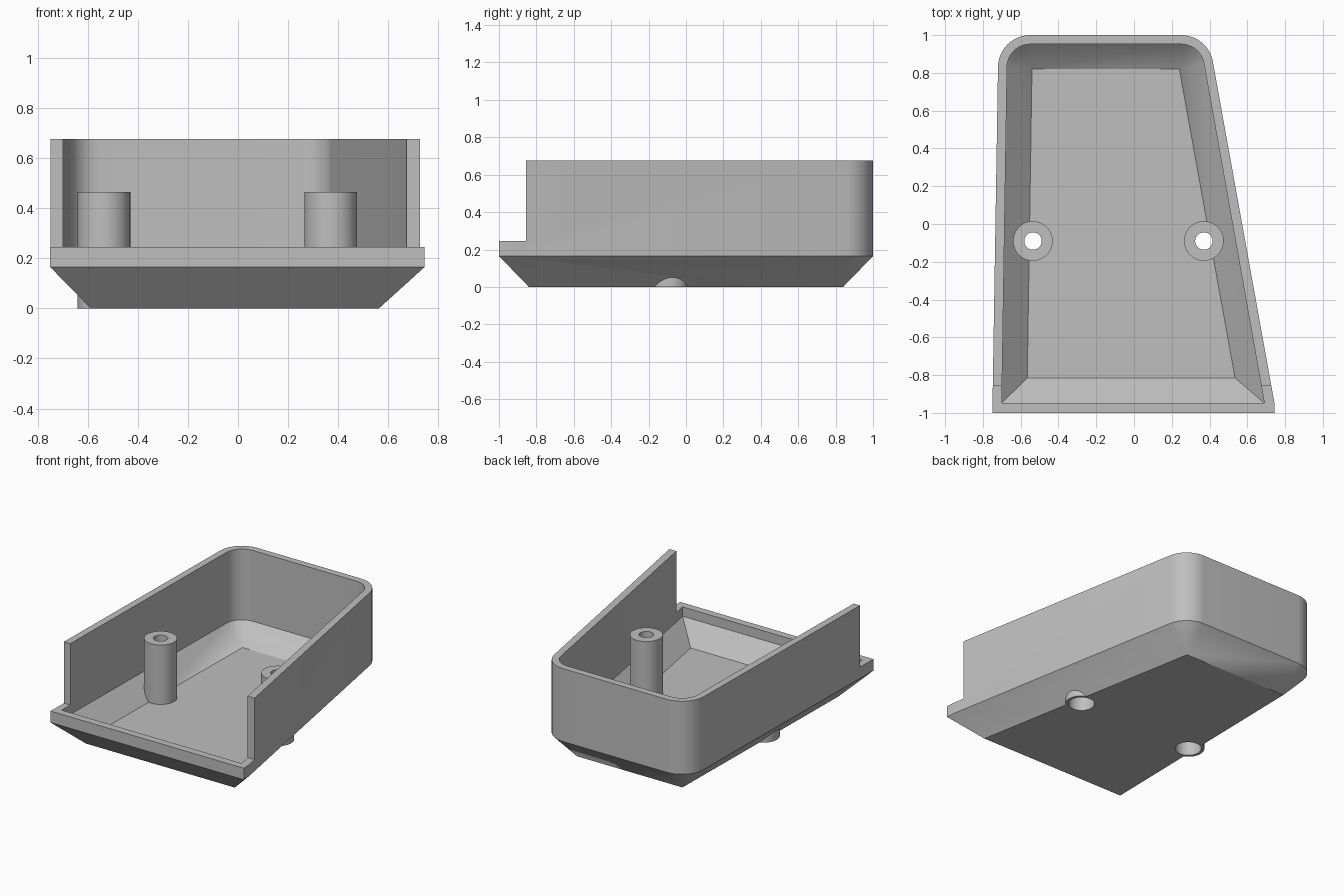
import bpy, bmesh, math

cube = bpy.data.objects.get("Cube")
if cube:
    bpy.data.objects.remove(cube, do_unlink=True)

grey = bpy.data.materials.new("plain grey")
grey.use_nodes = True
colour = (0.52, 0.52, 0.52, 1)
grey.diffuse_color = colour
grey.node_tree.nodes["Principled BSDF"].inputs["Base Color"].default_value = colour


def make_object(name, bm):
    bmesh.ops.recalc_face_normals(bm, faces=bm.faces)
    mesh = bpy.data.meshes.new(name)
    bm.to_mesh(mesh)
    bm.free()
    mesh.materials.append(grey)
    obj = bpy.data.objects.new(name, mesh)
    bpy.context.collection.objects.link(obj)
    return obj


def cylinder(name, x, y, radius, z0, z1):
    bm = bmesh.new()
    bmesh.ops.create_cone(bm, cap_ends=True, segments=48, radius1=radius,
                          radius2=radius, depth=z1 - z0)
    bmesh.ops.translate(bm, verts=bm.verts, vec=(x, y, (z0 + z1) / 2))
    return make_object(name, bm)


def box(name, low, high):
    bm = bmesh.new()
    bmesh.ops.create_cube(bm, size=1)
    for v in bm.verts:
        v.co = [a if c < 0 else b for c, a, b in zip(v.co, low, high)]
    return make_object(name, bm)


def combine(target, tool, operation):
    mod = target.modifiers.new(operation.lower(), 'BOOLEAN')
    mod.operation = operation
    mod.solver = 'EXACT'
    mod.object = tool
    bpy.context.view_layer.objects.active = target
    bpy.ops.object.modifier_apply(modifier=mod.name)
    bpy.data.objects.remove(tool, do_unlink=True)


def outline(front, left, right, radius, steps=12):
    """Front points, then the two back corners swept as arcs."""
    pts = list(front)
    for (cx, cy), a0, a1 in ((right, 10, 90), (left, 90, 179)):
        for i in range(steps + 1):
            a = math.radians(a0 + (a1 - a0) * i / steps)
            pts.append((cx + radius * math.cos(a), cy + radius * math.sin(a)))
    return pts


# Tapered tray: rings from the underside, over the rim, to the inner floor
left_c, right_c = (-0.55, 0.83), (0.25, 0.83)
outer = outline([(-0.75, -1), (0.745, -1), (0.743, -0.945)], left_c, right_c, 0.17)
inner = outline([(-0.70, -0.948), (0.69, -0.948), (0.69, -0.948)], left_c, right_c, 0.122)
base = outline([(-0.588, -0.84), (0.563, -0.84), (0.563, -0.84)],
               (-0.56, 0.84), (0.255, 0.84), 0)
floor = outline([(-0.565, -0.815), (0.535, -0.815), (0.535, -0.815)],
                (-0.54, 0.82), (0.24, 0.82), 0)
bm = bmesh.new()
rings = [[bm.verts.new((x, y, z)) for x, y in pts] for pts, z in (
    (base, 0), (outer, 0.165), (outer, 0.675), (inner, 0.675), (inner, 0.18), (floor, 0.05))]
for lower, upper in zip(rings, rings[1:]):
    n = len(lower)
    for i in range(n):
        j = (i + 1) % n
        bm.faces.new((lower[i], lower[j], upper[j], upper[i]))
bm.faces.new(rings[0])
bm.faces.new(rings[-1])
bmesh.ops.remove_doubles(bm, verts=bm.verts, dist=0.0005)
tray = make_object("tray", bm)

# Lowered front lip
combine(tray, box("front_cut", (-2, -2, 0.245), (2, -0.855, 2)), 'DIFFERENCE')

# Screw posts with through holes and wide bores from below
for x in (-0.535, 0.37):
    y = -0.09
    combine(tray, cylinder("screw_post", x, y, 0.105, 0, 0.465), 'UNION')
    combine(tray, cylinder("wide_bore", x, y, 0.085, -0.1, 0.4), 'DIFFERENCE')
    combine(tray, cylinder("screw_hole", x, y, 0.046, 0.3, 0.6), 'DIFFERENCE')

bpy.ops.object.select_all(action='DESELECT')
tray.select_set(True)
bpy.context.view_layer.objects.active = tray
bpy.ops.object.shade_smooth_by_angle(angle=math.radians(25))
